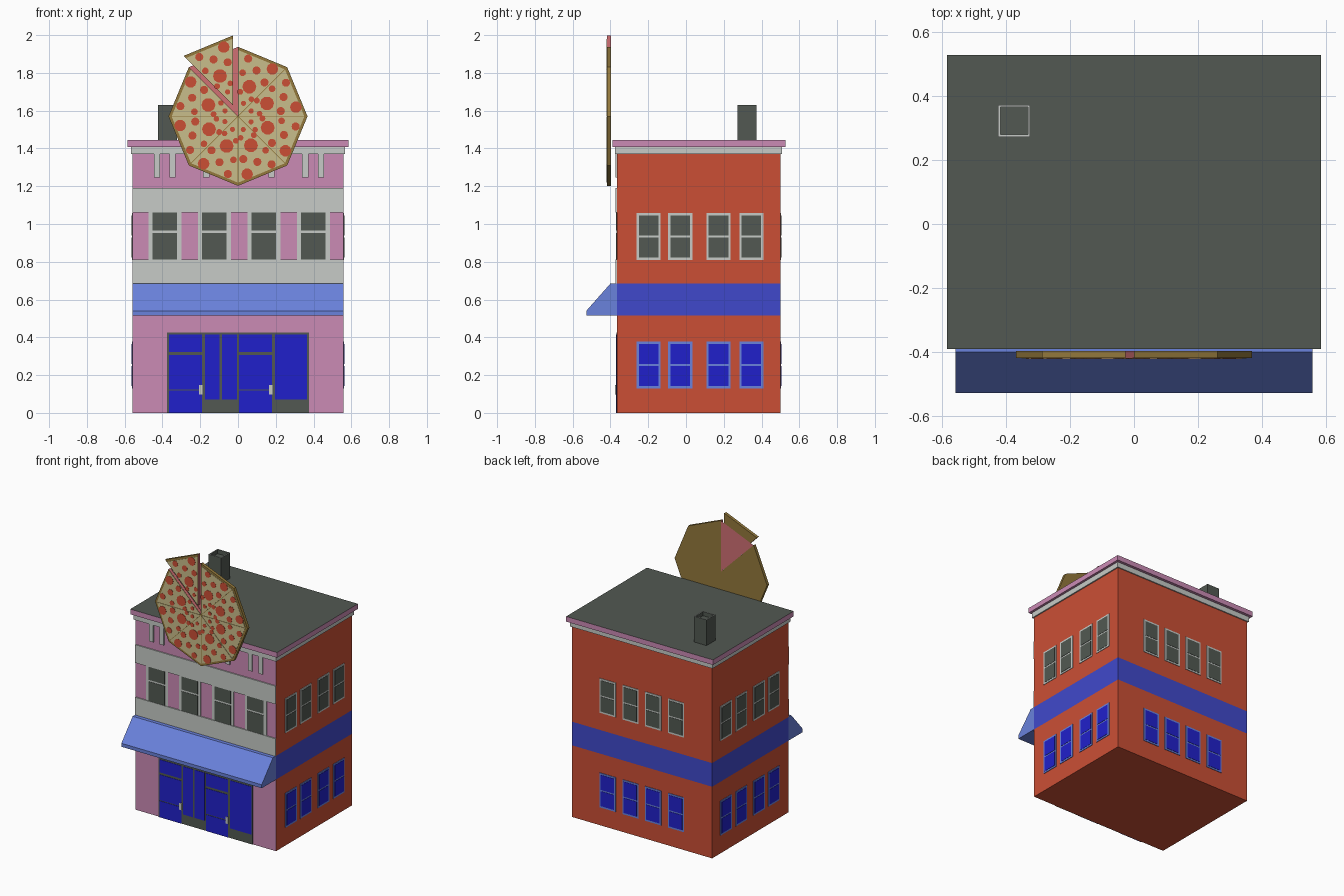
import bpy, bmesh, math
from mathutils import Vector

cube = bpy.data.objects.get("Cube")
if cube:
    bpy.data.objects.remove(cube, do_unlink=True)


def material(name, code):
    """Flat material from an sRGB hex code."""
    srgb = [int(code[i:i + 2], 16) / 255 for i in (0, 2, 4)]
    col = [c / 12.92 if c < 0.04 else ((c + 0.055) / 1.055) ** 2.4 for c in srgb] + [1]
    m = bpy.data.materials.new(name)
    m.use_nodes = True
    m.diffuse_color = col
    m.node_tree.nodes["Principled BSDF"].inputs["Base Color"].default_value = col
    return m


RED = material("brick red", "cb4f35")
PINK = material("pink paint", "cb8bb5")
GREY = material("light grey trim", "c7cbc7")
DARK = material("dark slate", "525952")
GLASS = material("deep blue glass", "2020cb")
BAND = material("band blue", "4049cb")
SKY = material("awning blue", "6a82dc")
DOUGH = material("cheese", "c9bd8b")
CRUST = material("crust brown", "94793c")
SALMON = material("salmon sauce", "d07074")


def finish(bm, name, mats, rule=None):
    """Turn a bmesh into an object; rule maps a face to a material slot."""
    bm.normal_update()
    if rule:
        for f in bm.faces:
            f.material_index = rule(f)
    mesh = bpy.data.meshes.new(name)
    bm.to_mesh(mesh)
    bm.free()
    for m in mats:
        mesh.materials.append(m)
    obj = bpy.data.objects.new(name, mesh)
    bpy.context.collection.objects.link(obj)
    return obj


def box(name, x, y, z, mat, face_mat=None, direction=(0, 0, 1)):
    """Box from ranges; faces along direction may take a second material."""
    bm = bmesh.new()
    bmesh.ops.create_cube(bm, size=1)
    for v in bm.verts:
        v.co = [r[0] if c < 0 else r[1] for c, r in zip(v.co, (x, y, z))]
    d = Vector(direction)
    return finish(bm, name, [mat, face_mat or mat], lambda f: int(f.normal.dot(d) > 0.9))


def add_prism(bm, pts, y0, y1):
    """Extrude an x-z outline from y0 to y1."""
    a = [bm.verts.new((p[0], y0, p[1])) for p in pts]
    b = [bm.verts.new((p[0], y1, p[1])) for p in pts]
    faces = [bm.faces.new(a), bm.faces.new(b[::-1])]
    for i in range(len(pts)):
        j = (i + 1) % len(pts)
        faces.append(bm.faces.new((a[j], a[i], b[i], b[j])))
    bmesh.ops.recalc_face_normals(bm, faces=faces)


W, FRONT, BACK = 0.558, -0.365, 0.50


def panel(name, wall, u, z, depth, mat):
    """Thin plate on a wall; u runs along x or y."""
    if wall == "front":
        return box(name, u, (FRONT - depth, FRONT), z, mat)
    if wall == "back":
        return box(name, u, (BACK, BACK + depth), z, mat)
    x = (W, W + depth) if wall == "right" else (-W - depth, -W)
    return box(name, x, u, z, mat)


# Walls: pink front, brick elsewhere, with a blue band between floors
for name, z, mat in (("ground_floor", (0, 0.515), RED), ("floor_band", (0.515, 0.685), BAND),
                     ("upper_floor", (0.685, 1.40), RED)):
    box(name, (-W, W), (FRONT, BACK), z, mat, PINK, (0, -1, 0))

# Cornice and roof
box("cornice_lower", (-0.567, 0.567), (-0.377, 0.508), (1.37, 1.408), GREY)
box("cornice_roof", (-0.584, 0.584), (-0.39, 0.528), (1.408, 1.445), PINK, DARK)

# Chimney with a pale rim around a sunken flue
chimney = bmesh.new()
bmesh.ops.create_cube(chimney, size=0.1)
for v in chimney.verts:
    v.co.x -= 0.374
    v.co.y += 0.322
    v.co.z = 1.63 if v.co.z > 0 else 1.44
chimney.normal_update()
top = max(chimney.faces, key=lambda f: f.calc_center_median().z)
rim = bmesh.ops.inset_region(chimney, faces=[top], thickness=0.01)["faces"]
rim_set = set(rim)
inner = bmesh.ops.extrude_discrete_faces(chimney, faces=[top])["faces"][0]
for v in inner.verts:
    v.co.z -= 0.03
finish(chimney, "chimney", [DARK, GREY], lambda f: int(f in rim_set))

# Grey bands across the front
panel("front_band_lower", "front", (-W, W), (0.685, 0.812), 0.008, GREY)
panel("front_band_upper", "front", (-W, W), (1.06, 1.19), 0.008, GREY)

# Front windows with cornice brackets above
for i in range(4):
    c = -0.388 + 0.262 * i
    panel("front_window_frame", "front", (c - 0.085, c + 0.088), (0.81, 1.06), 0.004, GREY)
    for z in ((0.812, 0.953), (0.965, 1.06)):
        panel("front_window_pane", "front", (c - 0.065, c + 0.065), z, 0.006, DARK)
    for s in (-0.042, 0.042):
        panel("bracket", "front", (c + s - 0.016, c + s + 0.016), (1.245, 1.38), 0.008, GREY)

# Side and back windows on both floors
side_centres = (-0.198, -0.03, 0.172, 0.346)
back_centres = (-0.272, -0.09, 0.09, 0.272)
for wall, centres in (("left", side_centres), ("right", side_centres), ("back", back_centres)):
    for z0, frame, pane in ((0.81, GREY, DARK), (0.13, SKY, GLASS)):
        for c in centres:
            panel(wall + "_window_frame", wall, (c - 0.064, c + 0.064), (z0, z0 + 0.248), 0.004, frame)
            for p in (z0 + 0.012, z0 + 0.129):
                panel(wall + "_window_pane", wall, (c - 0.052, c + 0.052), (p, p + 0.107), 0.006, pane)

# Shop front: dark frame, two doors and three fixed panes
panel("shop_frame", "front", (-0.375, 0.375), (0, 0.425), 0.004, DARK)
for x in (-0.366, 0.004):
    for z in ((0, 0.118), (0.124, 0.307), (0.323, 0.415)):
        panel("door_glass", "front", (x, x + 0.175), z, 0.006, GLASS)
    panel("door_handle", "front", (x + 0.16, x + 0.178), (0.098, 0.147), 0.01, GREY)
for u in ((-0.176, -0.098), (-0.086, -0.006), (0.196, 0.366)):
    panel("shop_pane", "front", u, (0.07, 0.415), 0.006, GLASS)

# Awning: sloped profile swept across the front, darker lip
awning = bmesh.new()
profile = [(FRONT, 0.515), (-0.528, 0.515), (-0.528, 0.54), (-0.40, 0.685), (FRONT, 0.685)]
add_prism(awning, profile, -W, W)
for v in awning.verts:
    v.co = (v.co.y, v.co.x, v.co.z)
bmesh.ops.recalc_face_normals(awning, faces=awning.faces)
finish(awning, "awning", [SKY, BAND], lambda f: int(f.normal.y < -0.9))

# Sign: eight wedges of an octagonal pie, one pulled out
R, CZ, Y0, Y1 = 0.368, 1.57, -0.418, -0.396
# topping spots: distance, angle within wedge, radius
SPOTS = ((0.31, 9, 0.031), (0.31, 35, 0.022), (0.262, 23, 0.022), (0.228, 7, 0.022),
         (0.168, 24, 0.037), (0.232, 39, 0.018), (0.13, 40, 0.016), (0.115, 7, 0.015),
         (0.075, 22, 0.014))


def polar(r, deg, centre):
    a = math.radians(deg)
    return (centre[0] + r * math.cos(a), centre[1] + r * math.sin(a))


for k in range(8):
    start = 45 * k
    pulled = k == 2
    c = (-0.027, CZ + 0.06) if pulled else (0, CZ)
    mid = start + 22.5

    def wedge_rule(f, m=mid):
        a = math.radians(m)
        outward = f.normal.x * math.cos(a) + f.normal.z * math.sin(a)
        return int(abs(f.normal.y) < 0.5 and outward < 0.5)

    bm = bmesh.new()
    add_prism(bm, [c, polar(R, start, c), polar(R, start + 45, c)], Y0, Y1)
    finish(bm, "pie_wedge", [CRUST, SALMON], wedge_rule)

    bm = bmesh.new()
    tip = polar(0.005, mid, c)
    add_prism(bm, [tip, polar(R - 0.022, start, tip), polar(R - 0.022, start + 45, tip)], Y0 - 0.002, Y0)
    finish(bm, "pie_cheese", [DOUGH])

    bm = bmesh.new()
    for dist, ang, rad in SPOTS:
        p = polar(dist, start + ang, c)
        add_prism(bm, [polar(rad, 36 * i, p) for i in range(10)], Y0 - 0.004, Y0 - 0.002)
    finish(bm, "pie_toppings", [RED])

# Sauce-coloured backing where the wedge was pulled out, facing the rear
bm = bmesh.new()
corners = [(0, CZ), polar(R, 90, (0, CZ)), polar(R, 135, (0, CZ))]
face = bm.faces.new([bm.verts.new((x, Y1 + 0.001, z)) for x, z in corners])
bm.normal_update()
if face.normal.y < 0:
    face.normal_flip()
finish(bm, "pie_backing", [SALMON])
